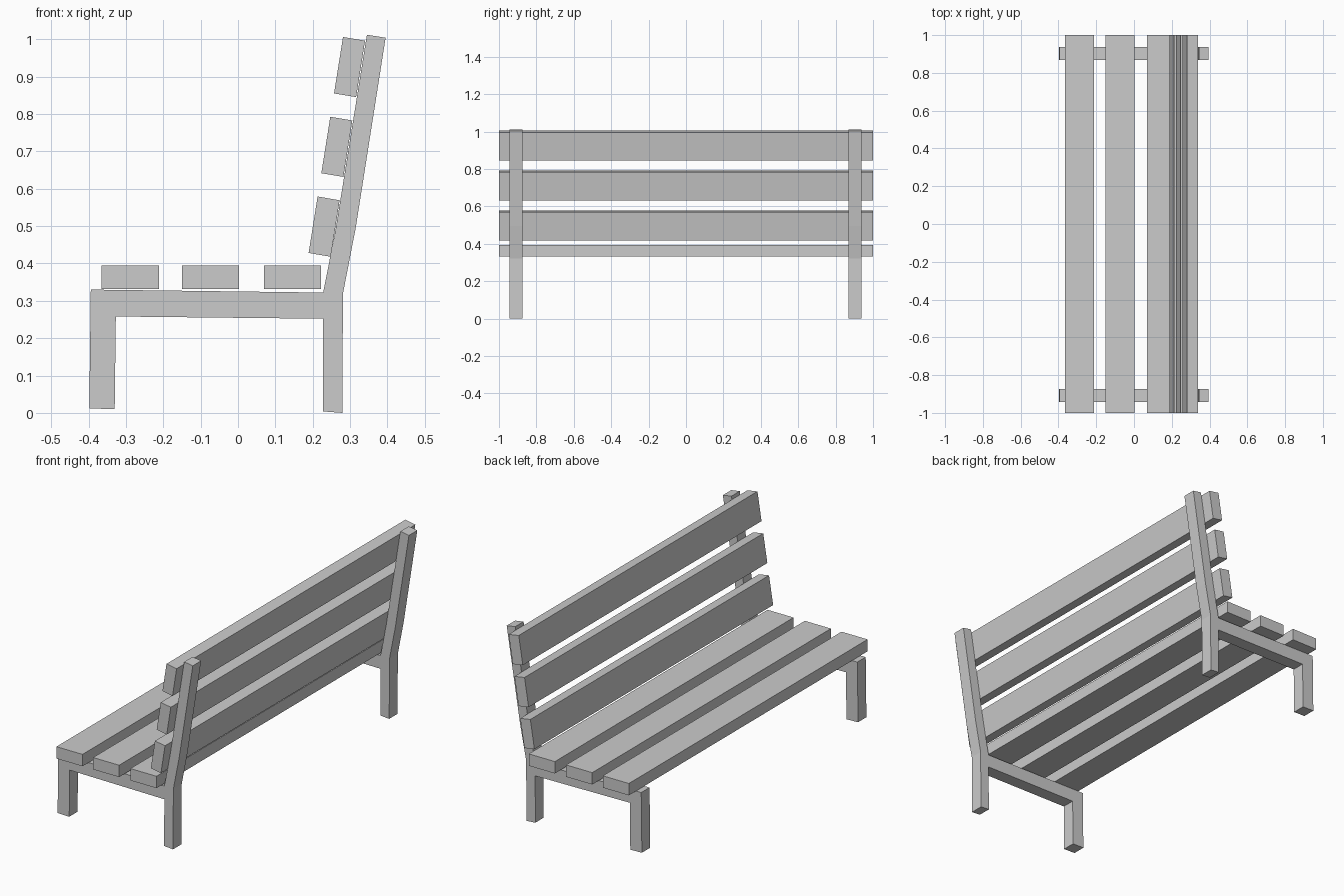
import bpy, bmesh

if "Cube" in bpy.data.objects:
    bpy.data.objects.remove(bpy.data.objects["Cube"])


def extrude_profile(name, points, y0, y1):
    """Prism from an (x, z) outline running between two y positions."""
    bm = bmesh.new()
    face = bm.faces.new([bm.verts.new((x, y0, z)) for x, z in points])
    out = bmesh.ops.extrude_face_region(bm, geom=[face])
    moved = [g for g in out["geom"] if isinstance(g, bmesh.types.BMVert)]
    bmesh.ops.translate(bm, verts=moved, vec=(0, y1 - y0, 0))
    bmesh.ops.recalc_face_normals(bm, faces=bm.faces)
    mesh = bpy.data.meshes.new(name)
    bm.to_mesh(mesh)
    bm.free()
    obj = bpy.data.objects.new(name, mesh)
    bpy.context.collection.objects.link(obj)
    return obj


# End frames: front leg, seat rail, rear leg and leaning back post in one outline
frame = [(-0.398, 0.012), (-0.33, 0.01), (-0.327, 0.258), (0.228, 0.252),
         (0.227, 0.004), (0.279, 0.0), (0.281, 0.32), (0.315, 0.495),
         (0.395, 1.004), (0.345, 1.012), (0.262, 0.495), (0.228, 0.322),
         (-0.394, 0.33)]
extrude_profile("end_frame_left", frame, -0.943, -0.873)
extrude_profile("end_frame_right", frame, 0.868, 0.938)

# Seat slats
for i, x in enumerate((-0.365, -0.150, 0.069)):
    w, z0, z1 = 0.153, 0.331, 0.394
    extrude_profile(f"seat_slat_{i + 1}",
                    [(x, z0), (x + w, z0), (x + w, z1), (x, z1)], -1, 1)

# Backrest slats, stepping up along the leaning posts
slat = [(0.189, 0.428), (0.248, 0.418), (0.272, 0.569), (0.213, 0.579)]
for i in range(3):
    extrude_profile(f"back_slat_{i + 1}",
                    [(x + 0.034 * i, z + 0.2135 * i) for x, z in slat], -1, 1)
